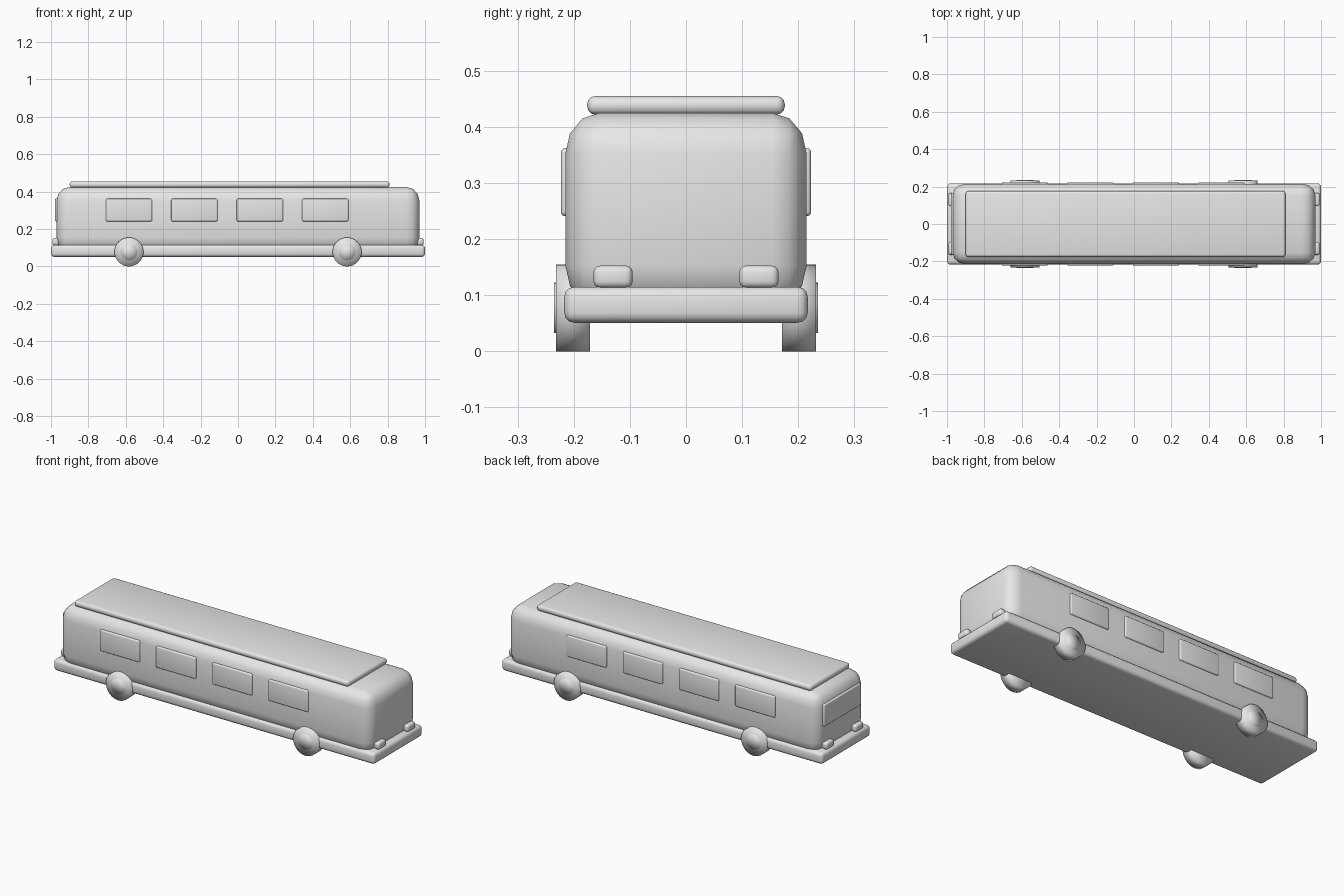
import bpy
import bmesh
from math import radians
from mathutils import Matrix, Vector

cube = bpy.data.objects.get("Cube")
if cube:
    bpy.data.objects.remove(cube, do_unlink=True)

grey = bpy.data.materials.new("plain_grey")
grey.use_nodes = True
colour = (0.8, 0.8, 0.8, 1)
grey.diffuse_color = colour
grey.node_tree.nodes["Principled BSDF"].inputs["Base Color"].default_value = colour


def finish(name, bm):
    for face in bm.faces:
        face.smooth = True
    mesh = bpy.data.meshes.new(name)
    bm.to_mesh(mesh)
    bm.free()
    mesh.materials.append(grey)
    obj = bpy.data.objects.new(name, mesh)
    bpy.context.collection.objects.link(obj)
    return obj


def rounded_box(name, low, high, radii):
    """Box between two corners, edges rounded by a separate radius per axis."""
    low, high, radii = Vector(low), Vector(high), Vector(radii)
    size = high - low
    bm = bmesh.new()
    bmesh.ops.create_cube(bm, size=1)
    bmesh.ops.scale(bm, vec=[s / r for s, r in zip(size, radii)], verts=bm.verts)
    bmesh.ops.bevel(bm, geom=bm.edges[:], offset=1, segments=3, profile=0.5,
                    affect='EDGES', clamp_overlap=True)
    bmesh.ops.scale(bm, vec=radii, verts=bm.verts)
    bmesh.ops.translate(bm, vec=(low + high) / 2, verts=bm.verts)
    return finish(name, bm)


def disc(name, x, y0, y1, z, radius):
    """Cylinder lying along y."""
    bm = bmesh.new()
    bmesh.ops.create_cone(bm, cap_ends=True, cap_tris=True, segments=32,
                          radius1=radius, radius2=radius, depth=abs(y1 - y0))
    bmesh.ops.transform(bm, verts=bm.verts, matrix=Matrix.Translation(
        (x, (y0 + y1) / 2, z)) @ Matrix.Rotation(radians(90), 4, 'X'))
    return finish(name, bm)


# Main shell, floor frame and raised roof panel
rounded_box("body", (-0.97, -0.215, 0.08), (0.97, 0.215, 0.425), (0.07, 0.061, 0.073))
rounded_box("chassis", (-1, -0.217, 0.051), (1, 0.217, 0.115), (0.018, 0.018, 0.018))
rounded_box("roof_panel", (-0.9, -0.176, 0.422), (0.81, 0.176, 0.455), (0.014, 0.014, 0.014))

# Side windows
for side, label in ((-1, "front"), (1, "back")):
    for i in range(4):
        x = -0.583 + i * 0.35
        y0, y1 = sorted((side * 0.205, side * 0.223))
        rounded_box(f"{label}_window_{i + 1}", (x - 0.124, y0, 0.241),
                    (x + 0.124, y1, 0.362), (0.008, 0.007, 0.008))

# Single window on the tail end
rounded_box("tail_window", (-0.978, -0.165, 0.241), (-0.96, 0.165, 0.365), (0.007, 0.01, 0.008))

# Lamps at both ends
for end in (-1, 1):
    x0, x1 = sorted((end * 0.955, end * 0.993))
    for y in (-0.13, 0.13):
        rounded_box("lamp", (x0, y - 0.035, 0.113), (x1, y + 0.035, 0.153), (0.012, 0.013, 0.012))

# Wheels and hub caps
for x in (-0.583, 0.583):
    for side in (-1, 1):
        disc("wheel", x, side * 0.171, side * 0.232, 0.0775, 0.0775)
        disc("hub_cap", x, side * 0.2, side * 0.235, 0.0775, 0.045)
